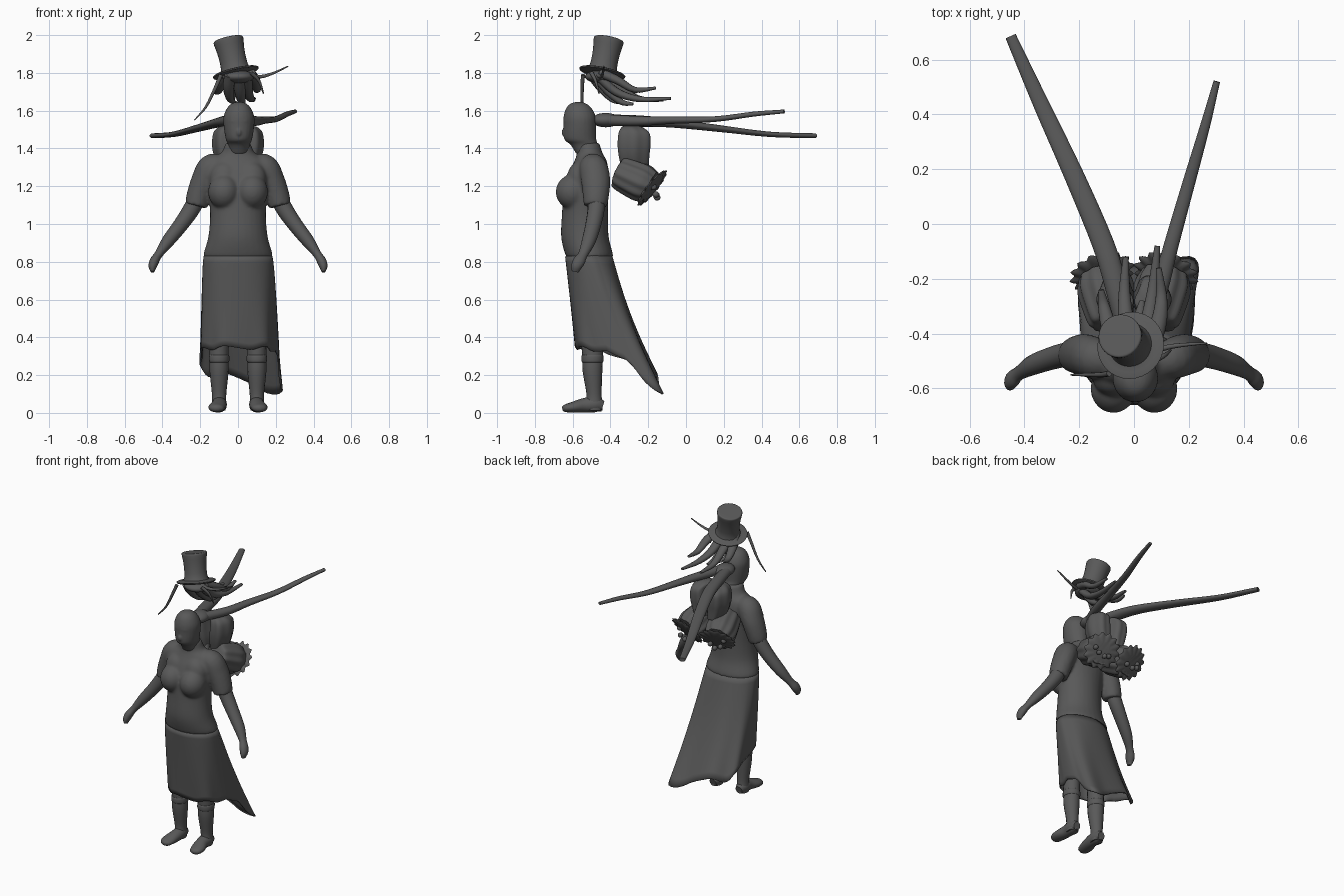
import bpy
from math import sin, cos, pi, exp, radians
from mathutils import Vector

if "Cube" in bpy.data.objects:
    bpy.data.objects.remove(bpy.data.objects["Cube"], do_unlink=True)

grey = bpy.data.materials.new("dark grey")
grey.use_nodes = True
grey.diffuse_color = (0.1, 0.1, 0.1, 1)
grey.node_tree.nodes["Principled BSDF"].inputs["Base Color"].default_value = (0.1, 0.1, 0.1, 1)

Y, Z = Vector((0, 1, 0)), Vector((0, 0, 1))
parts = []


def add_mesh(name, verts, faces):
    mesh = bpy.data.meshes.new(name)
    mesh.from_pydata(verts, [], faces)
    mesh.materials.append(grey)
    obj = bpy.data.objects.new(name, mesh)
    bpy.context.collection.objects.link(obj)
    parts.append(obj)
    return obj


def smooth_path(rows, steps):
    """Catmull-Rom interpolation of rows of numbers."""
    pts = [Vector(r) for r in rows]
    pts = [pts[0] * 2 - pts[1]] + pts + [pts[-1] * 2 - pts[-2]]
    out = []
    for a, b, c, d in zip(pts, pts[1:], pts[2:], pts[3:]):
        for i in range(steps):
            t = i / steps
            out.append((b * 2 + (c - a) * t + (a * 2 - b * 5 + c * 4 - d) * t * t
                        + (b * 3 - a - c * 3 + d) * t ** 3) / 2)
    return out + [pts[-2]]


def grid_faces(rows, sides):
    return [(i * sides + j, i * sides + (j + 1) % sides,
             (i + 1) * sides + (j + 1) % sides, (i + 1) * sides + j)
            for i in range(rows - 1) for j in range(sides)]


def sweep(name, rows, ref=Y, level=False, sides=16, steps=4, wave=0, lobes=0):
    """Loft ellipses along rows of (x, y, z, radius u, radius v)."""
    rings = smooth_path(rows, steps)
    verts = []
    for i, r in enumerate(rings):
        tangent = Vector(rings[min(i + 1, len(rings) - 1)][:3]) - Vector(rings[max(i - 1, 0)][:3])
        tangent = Z if level else tangent.normalized()
        u = ref.cross(tangent).normalized()
        v = tangent.cross(u)
        for j in range(sides):
            a = 2 * pi * j / sides
            k = 1 + wave * cos(lobes * a)
            verts.append(Vector(r[:3]) + k * (u * cos(a) * r[3] + v * sin(a) * r[4]))
    faces = grid_faces(len(rings), sides)
    faces.append(tuple(reversed(range(sides))))
    faces.append(tuple(range(len(verts) - sides, len(verts))))
    return add_mesh(name, verts, faces)


def strand(name, points, width, thick, tip=0.3):
    """Tapering flat lock of hair."""
    n = len(points) - 1
    rows = []
    for i, p in enumerate(points):
        k = 1 - (1 - tip) * (i / n) ** 1.5
        rows.append((*p, width * k, thick * k))
    return sweep(name, rows, ref=Z, sides=10)


def ball(name, centre, size):
    bpy.ops.mesh.primitive_uv_sphere_add(segments=24, ring_count=14, radius=1, location=centre)
    obj = bpy.context.object
    obj.name, obj.scale = name, size
    obj.data.materials.append(grey)
    parts.append(obj)
    return obj


def fuse(main, others, voxel, rounds):
    """Join overlapping parts into one soft skin."""
    bpy.ops.object.select_all(action="DESELECT")
    for obj in others:
        parts.remove(obj)
        obj.select_set(True)
    main.select_set(True)
    bpy.context.view_layer.objects.active = main
    bpy.ops.object.join()
    remesh = main.modifiers.new("skin", "REMESH")
    remesh.mode, remesh.voxel_size, remesh.use_smooth_shade = "VOXEL", voxel, True
    soften = main.modifiers.new("soften", "SMOOTH")
    soften.factor, soften.iterations = 0.5, rounds


# Torso and collar
shirt = sweep("shirt", [
    (0, -.51, .815, .165, .11), (0, -.512, .835, .184, .126), (0, -.535, .93, .158, .126),
    (0, -.535, 1.05, .148, .122), (0, -.53, 1.17, .158, .118), (0, -.515, 1.27, .17, .105),
    (0, -.505, 1.335, .15, .085), (0, -.51, 1.375, .09, .068), (0, -.52, 1.43, .066, .062)],
    level=True, sides=28)
shirt_pieces = []

# Head with jaw, nose and brow
head = sweep("head", [
    (.005, -.53, 1.37, .05, .05), (.005, -.54, 1.42, .058, .072), (.005, -.56, 1.45, .07, .085),
    (.005, -.562, 1.52, .081, .087), (.005, -.563, 1.57, .081, .085), (.005, -.567, 1.615, .062, .066),
    (.005, -.57, 1.639, .036, .038), (.005, -.57, 1.647, .006, .006)], level=True, sides=24)
fuse(head, [ball("nose", (.005, -.64, 1.485), (.014, .02, .022)),
            ball("mouth", (.005, -.625, 1.452), (.026, .018, .018)),
            ball("brow", (.005, -.62, 1.545), (.055, .03, .02))], .006, 4)

# Skirt with a long trailing hem, longest at one back corner
SIDES, ROWS = 64, 16
verts = []
for i in range(ROWS):
    t = i / (ROWS - 1)
    for j in range(SIDES):
        a = 2 * pi * j / SIDES
        c, s = cos(a), sin(a)
        back = (1 + s) / 2
        corner = exp(-((a - radians(50)) / radians(36)) ** 2)
        short = exp(-((a - radians(140)) / radians(28)) ** 2)
        hem_z = .345 - .12 * back ** 2 - .16 * corner - .06 * short + .01 * cos(7 * a)
        fold = 1 + .035 * t * cos(7 * a)
        hem_x = .19 * fold * abs(c) ** .7 * (1 if c > 0 else -1) + .075 * corner - .015 * short
        hem_y = -.375 + .2 * fold * abs(s) ** .7 * (1 if s > 0 else -1) + .07 * corner
        fx = t ** .6 if back < .6 else t ** .8
        fy = t - .08 * sin(pi * t) * back
        x = .172 * c * (1 - fx) + hem_x * fx
        y = (-.515 + .115 * s) * (1 - fy) + hem_y * fy
        verts.append((x, y, .83 + (hem_z - .83) * t))
skirt = add_mesh("skirt", verts, grid_faces(ROWS, SIDES))
skirt.modifiers.new("thickness", "SOLIDIFY").thickness = .01

# Paired body parts
for side, s in (("left", 1), ("right", -1)):
    shirt_pieces.append(ball(side + "_bust", (s * .075, -.6, 1.17), (.084, .09, .092)))
    shirt_pieces.append(ball(side + "_chest", (s * .07, -.565, 1.24), (.08, .065, .09)))
    shirt_pieces.append(sweep(side + "_sleeve", [
        (s * .08, -.5, 1.32, .05, .055), (s * .14, -.49, 1.3, .072, .075),
        (s * .18, -.478, 1.23, .068, .078), (s * .208, -.477, 1.15, .065, .07),
        (s * .222, -.48, 1.095, .06, .062)]))
    sweep(side + "_arm", [
        (s * .2, -.475, 1.18, .045, .045), (s * .24, -.475, 1.09, .045, .045),
        (s * .3, -.49, 1.0, .04, .042), (s * .37, -.515, .91, .034, .037),
        (s * .42, -.545, .84, .022, .026), (s * .442, -.565, .805, .025, .032),
        (s * .452, -.58, .775, .022, .028), (s * .453, -.587, .747, .01, .018)])
    x = s * .1
    sweep(side + "_leg", [
        (x, -.5, .5, .055, .06), (x, -.495, .3, .05, .055), (x, -.495, .22, .05, .052),
        (x, -.487, .1, .038, .04), (x, -.487, .05, .038, .045), (x, -.487, .012, .034, .045)],
        level=True)
    sweep(side + "_boot_cuff", [(x, -.495, .265, .048, .052), (x, -.495, .275, .054, .058),
                                (x, -.495, .3, .054, .058), (x, -.495, .31, .048, .052)], level=True)
    fx = s * .112
    sweep(side + "_foot", [
        (x, -.44, .035, .025, .028), (x, -.48, .045, .04, .042), (x, -.54, .04, .04, .038),
        (fx, -.6, .03, .045, .028), (fx, -.64, .024, .035, .02), (fx, -.655, .022, .012, .01)],
        ref=Z)

    # Gathered hair bun above a hanging bundle with ruffled end
    sweep(side + "_bun", [
        (s * .05, -.27, 1.3, .05, .075), (s * .06, -.275, 1.36, .064, .084),
        (s * .068, -.275, 1.42, .066, .09), (s * .068, -.275, 1.48, .06, .085),
        (s * .055, -.285, 1.51, .05, .06), (s * .05, -.29, 1.522, .02, .03)],
        level=True, sides=48, wave=.05, lobes=6)
    root, end = Vector((s * .075, -.36, 1.275)), Vector((s * .115, -.185, 1.195))
    profile = ((-.02, .06), (.06, .085), (.4, .096), (.75, .1), (1, .085))
    sweep(side + "_bundle", [(*root.lerp(end, t), r, r) for t, r in profile],
          ref=Z, sides=60, wave=.04, lobes=10)
    tilted = end + Vector((s * .004, .015, -.012))
    ruffle = ((-.3, .08), (.2, .108), (.6, .108), (1, .06))
    sweep(side + "_ruffle", [(*end.lerp(tilted, t), r, r) for t, r in ruffle],
          ref=Z, sides=72, steps=2, wave=.09, lobes=14)
    for k in range(8):
        a = k * pi / 4
        ball(side + "_tuft", end + Vector((cos(a) * .055, .012 - sin(a) * .02, sin(a) * .055)),
             (.016, .018, .016))

fuse(shirt, shirt_pieces, .009, 8)

# Knot behind the head and its two long trailing locks
ball("hair_knot", (0, -.425, 1.55), (.06, .075, .038))
sweep("long_right_lock", [
    (-.02, -.42, 1.55, .035, .03), (-.06, -.25, 1.545, .04, .03), (-.11, -.08, 1.535, .04, .024),
    (-.22, .18, 1.505, .036, .018), (-.34, .44, 1.475, .029, .014), (-.45, .685, 1.467, .02, .013)],
    ref=Z)
sweep("long_left_lock", [
    (.02, -.42, 1.55, .03, .03), (.09, -.25, 1.545, .03, .026), (.135, -.08, 1.55, .027, .02),
    (.2, .15, 1.555, .023, .015), (.26, .36, 1.582, .018, .013), (.302, .52, 1.596, .012, .01)],
    ref=Z)

# Tilted top hat turned around its leaning axis
base, top = Vector((-.012, -.443, 1.803)), Vector((-.052, -.408, 1.977))
hat = ((-.04, .07), (-.05, .115), (-.01, .123), (.015, .12), (.05, .08),
       (.3, .071), (.65, .073), (.93, .08), (1, .078), (1.01, .07))
sweep("top_hat", [(*base.lerp(top, t), r, r) for t, r in hat], sides=32, steps=2)

# Loose hair beneath the hat
ball("hair_cap", (0, -.45, 1.78), (.085, .085, .035))
locks = [
    ((-.09, -.545, 1.79), (-.12, -.55, 1.72), (-.17, -.55, 1.62), (-.23, -.55, 1.55)),
    ((.06, -.47, 1.79), (.12, -.45, 1.78), (.19, -.44, 1.8), (.265, -.435, 1.835)),
    ((.07, -.5, 1.8), (.11, -.48, 1.76), (.135, -.46, 1.69)),
]
for points in locks:
    strand("thin_lock", points, .011, .011)
back_locks = [
    ((.04, -.47, 1.79), (.05, -.37, 1.7), (.07, -.24, 1.66), (.085, -.08, 1.665)),
    ((-.03, -.46, 1.79), (-.03, -.36, 1.72), (-.035, -.25, 1.665), (-.03, -.12, 1.655)),
    ((.06, -.45, 1.8), (.09, -.36, 1.76), (.1, -.27, 1.71), (.09, -.16, 1.72)),
    ((-.06, -.45, 1.8), (-.09, -.38, 1.74), (-.11, -.3, 1.7), (-.12, -.24, 1.71)),
    ((0, -.48, 1.79), (.01, -.41, 1.7), (.02, -.34, 1.645), (.03, -.28, 1.635)),
    ((-.04, -.5, 1.79), (-.05, -.45, 1.72), (-.04, -.39, 1.66), (-.01, -.34, 1.64)),
]
for points in back_locks:
    strand("back_lock", points, .034, .026)

# Smooth shading with crisp edges
bpy.ops.object.select_all(action="DESELECT")
for obj in parts:
    obj.select_set(True)
bpy.context.view_layer.objects.active = parts[0]
bpy.ops.object.shade_smooth_by_angle(angle=radians(50))
